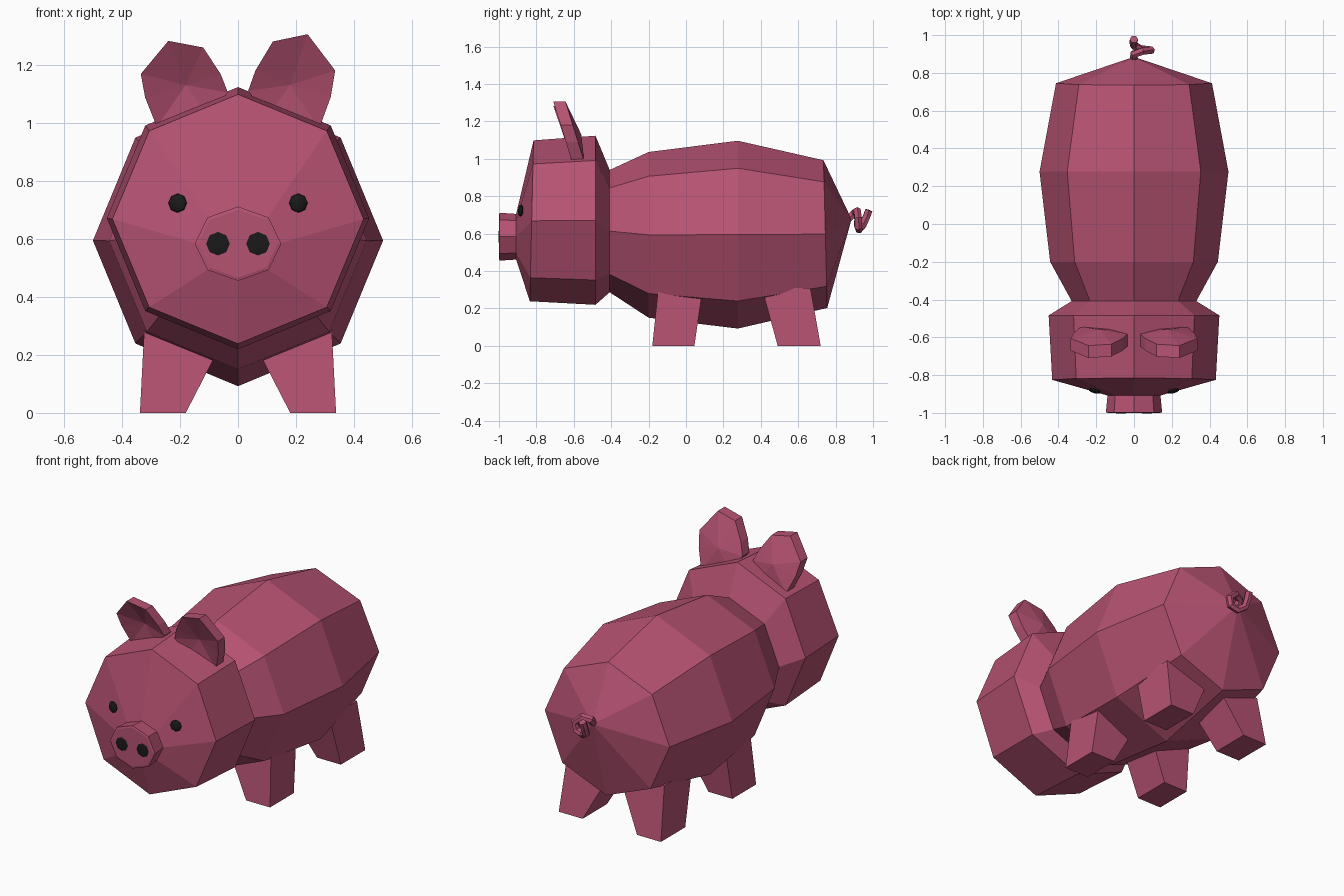
import bpy, bmesh, math
from mathutils import Matrix, Vector

if "Cube" in bpy.data.objects:
    bpy.data.objects.remove(bpy.data.objects["Cube"])


def material(name, rgb):
    m = bpy.data.materials.new(name)
    m.diffuse_color = (*rgb, 1)
    m.use_nodes = True
    m.node_tree.nodes["Principled BSDF"].inputs["Base Color"].default_value = m.diffuse_color
    return m


PINK = material("pink_skin", (0.47, 0.085, 0.17))
BLACK = material("black", (0.01, 0.01, 0.01))


def finish(bm, name, mat):
    bmesh.ops.recalc_face_normals(bm, faces=bm.faces)
    me = bpy.data.meshes.new(name)
    bm.to_mesh(me)
    bm.free()
    me.materials.append(mat)
    ob = bpy.data.objects.new(name, me)
    bpy.context.collection.objects.link(ob)
    return ob


def bridge(bm, a, b):
    n = len(a)
    for i in range(n):
        bm.faces.new((a[i], a[(i + 1) % n], b[(i + 1) % n], b[i]))


def fan(bm, ring, tip):
    for i in range(len(ring)):
        bm.faces.new((ring[i], ring[(i + 1) % len(ring)], tip))


# Head and body: octagonal rings (y, centre z, half width, half height, lean)
sections = [
    (-1.0, 0.583, 0.137, 0.117, 0),
    (-0.997, 0.583, 0.149, 0.128, 0),
    (-0.908, 0.583, 0.140, 0.122, 0),
    (-0.825, 0.668, 0.433, 0.430, 0.010),
    (-0.484, 0.671, 0.452, 0.452, 0),
    (-0.408, 0.613, 0.330, 0.327, 0),
    (-0.200, 0.593, 0.444, 0.443, 0),
    (0.277, 0.594, 0.500, 0.502, 0),
    (0.745, 0.597, 0.413, 0.395, -0.010),
]
bm = bmesh.new()
rings = []
for y, cz, rx, rz, lean in sections:
    ring = []
    for k in range(8):
        a = k * math.pi / 4
        ring.append(bm.verts.new((rx * math.sin(a), y + lean * math.cos(a), cz + rz * math.cos(a))))
    rings.append(ring)
for a, b in zip(rings, rings[1:]):
    bridge(bm, a, b)
bm.faces.new(rings[0])
fan(bm, rings[-1], bm.verts.new((0, 0.885, 0.677)))
finish(bm, "body_and_head", PINK)


# Legs: tapered blocks sunk into the belly
def leg(name, foot_y, top_y, side):
    bm = bmesh.new()
    loops = []
    for z, (y0, y1), x0, x1 in ((0, foot_y, 0.18, 0.338), (0.31, top_y, 0.02, 0.322)):
        pts = ((x0, y0), (x1, y0), (x1, y1), (x0, y1))
        loops.append([bm.verts.new((side * x, y, z)) for x, y in pts])
    bridge(bm, *loops)
    for lp in loops:
        bm.faces.new(lp)
    finish(bm, name, PINK)


for side, label in ((-1, "left"), (1, "right")):
    leg("front_leg_" + label, (-0.18, 0.045), (-0.148, 0.09), side)
    leg("hind_leg_" + label, (0.49, 0.72), (0.405, 0.665), side)

# Ears: thick leaning outline, cupped towards the front
OUTLINE = [(0.035, 1.11), (0.06, 1.18), (0.12, 1.28), (0.24, 1.305),
           (0.335, 1.18), (0.32, 1.09), (0.28, 0.98), (0.10, 1.02)]


def ear(name, side, squash):
    bm = bmesh.new()
    loops = []
    for depth in (0, 0.065):
        loop = []
        for x, z in OUTLINE:
            zz = 1.05 + (z - 1.05) * squash
            loop.append(bm.verts.new((side * x, -0.63 + depth - 0.31 * (z - 1.05), zz)))
        loops.append(loop)
    bridge(bm, *loops)
    fan(bm, loops[0], bm.verts.new((side * 0.18, -0.622, 1.13)))
    fan(bm, loops[1], bm.verts.new((side * 0.18, -0.56, 1.13)))
    finish(bm, name, PINK)


ear("ear_right", 1, 1.0)
ear("ear_left", -1, 0.91)


# Eyes and nostrils: flattened low-poly beads
def bead(name, pos, r, thick, normal):
    bm = bmesh.new()
    rot = Vector(normal).to_track_quat('Z', 'Y').to_matrix().to_4x4()
    mat = Matrix.Translation(pos) @ rot @ Matrix.Diagonal((r, r, thick, 1))
    bmesh.ops.create_uvsphere(bm, u_segments=8, v_segments=6, radius=1, matrix=mat)
    finish(bm, name, BLACK)


for side, label in ((-1, "left"), (1, "right")):
    bead("eye_" + label, (side * 0.208, -0.884, 0.723), 0.033, 0.012, (side * 0.25, -1, 0.07))
    bead("nostril_" + label, (side * 0.069, -0.997, 0.583), 0.047, 0.006, (0, -1, 0))

# Curly tail
path = [(0, 0.87, 0.68), (0.0, 0.90, 0.71), (0.045, 0.915, 0.72), (0.09, 0.92, 0.68),
        (0.08, 0.92, 0.635), (0.035, 0.925, 0.622), (0.0, 0.945, 0.645), (-0.003, 0.965, 0.69), (0.0, 0.978, 0.725)]
cu = bpy.data.curves.new("tail", 'CURVE')
cu.dimensions = '3D'
cu.bevel_depth = 0.022
cu.bevel_resolution = 1
cu.use_fill_caps = True
sp = cu.splines.new('POLY')
sp.points.add(len(path) - 1)
for p, co in zip(sp.points, path):
    p.co = (*co, 1)
sp.use_smooth = False
cu.materials.append(PINK)
bpy.context.collection.objects.link(bpy.data.objects.new("tail", cu))
